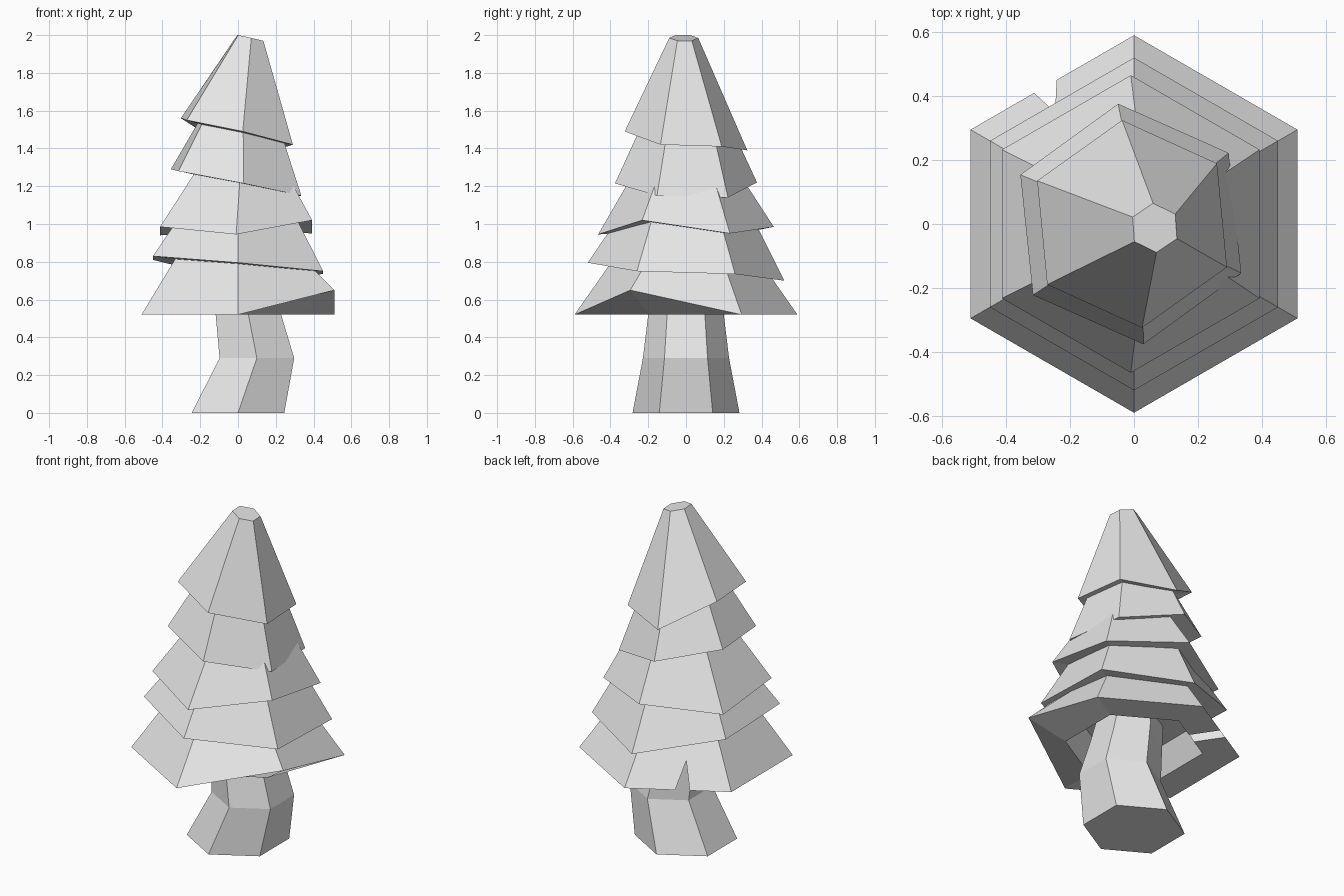
import bpy
import bmesh
from math import cos, sin, radians
from mathutils import Vector

default = bpy.data.objects.get("Cube")
if default:
    bpy.data.objects.remove(default, do_unlink=True)

# One plain grey for the whole model
GREY = (0.8, 0.8, 0.8, 1.0)
grey = bpy.data.materials.new("plain grey")
grey.use_nodes = True
grey.diffuse_color = GREY
grey.node_tree.nodes["Principled BSDF"].inputs["Base Color"].default_value = GREY


def ring(radius, heights, cx=0.0, cy=0.0, turn=0.0):
    """Hexagon with corners front and back; heights is one z or one per corner."""
    if not isinstance(heights, (list, tuple)):
        heights = [heights] * 6
    corners = []
    for i, z in enumerate(heights):
        a = radians(30 + 60 * i + turn)
        corners.append(Vector((cx + radius * cos(a), cy + radius * sin(a), z)))
    return corners


def loft(name, rings):
    """Closed solid skinned through a stack of rings."""
    bm = bmesh.new()
    loops = [[bm.verts.new(p) for p in r] for r in rings]
    n = len(loops[0])
    for low, high in zip(loops, loops[1:]):
        for i in range(n):
            j = (i + 1) % n
            bm.faces.new((low[i], low[j], high[j], high[i]))
    bm.faces.new(loops[0][::-1])
    bm.faces.new(loops[-1])
    bmesh.ops.recalc_face_normals(bm, faces=bm.faces[:])
    mesh = bpy.data.meshes.new(name)
    bm.to_mesh(mesh)
    bm.free()
    mesh.materials.append(grey)
    obj = bpy.data.objects.new(name, mesh)
    bpy.context.collection.objects.link(obj)
    return obj


def tier(name, radius, heights, top, cx=0.0, turn=0.0):
    """Branch layer: tucked-in underside, ragged hem, sloping skirt."""
    mean = sum(heights) / 6
    inner = [mean + 0.6 * (z - mean) for z in heights]
    return loft(name, [ring(radius * 0.6, inner, cx, 0, turn),
                       ring(radius, heights, cx, 0, turn), top])


# Bent trunk
loft("trunk", [ring(0.283, 0), ring(0.228, 0.29, 0.1),
               ring(0.2, 0.52, 0.055), ring(0.18, 0.72, 0.02)])

# Lowest branches, hollow underneath with one lifted corner
lowest = loft("branches_lowest", [
    ring(0.3, 0.66), ring(0.383, 0.52),
    ring(0.59, [0.52] * 5 + [0.65]), ring(0.366, 0.84)])

# Small notch in the back hem of the lowest branches
inward = Vector((0.1, -0.15, 0))
profile = [Vector(p) for p in ((-0.235, 0.455, 0.5), (-0.315, 0.408, 0.5),
                               (-0.3, 0.43, 0.66))]
cutter = loft("notch_cutter", [[p - inward * 0.6 for p in profile],
                               [p + inward * 1.25 for p in profile]])
cutter.hide_render = True
cut = lowest.modifiers.new("notch", 'BOOLEAN')
cut.operation = 'DIFFERENCE'
cut.solver = 'EXACT'
cut.object = cutter
bpy.context.view_layer.objects.active = lowest
bpy.ops.object.modifier_apply(modifier=cut.name)
bpy.data.objects.remove(cutter, do_unlink=True)

# Upper branch layers, each tilted and twisted a little
tier("branches_lower", 0.52, [0.735, 0.70, 0.81, 0.83, 0.795, 0.75],
     ring(0.34, 1.06))
tier("branches_middle", 0.465, [0.95, 0.985, 0.94, 0.985, 0.945, 1.02],
     ring(0.26, 1.3, 0.015), -0.01)
tier("branches_upper", 0.378, [1.14, 1.22, 1.29, 1.28, 1.215, 1.15],
     ring(0.21, 1.58, 0.005, 0, 6), -0.01, 6)

# Crown with a slanted blunt tip
tier("crown", 0.326, [1.41, 1.39, 1.56, 1.55, 1.49, 1.42],
     ring(0.077, [1.97, 1.985, 2, 2, 1.985, 1.97], 0.065, -0.012, 4),
     -0.006, 5.5)
